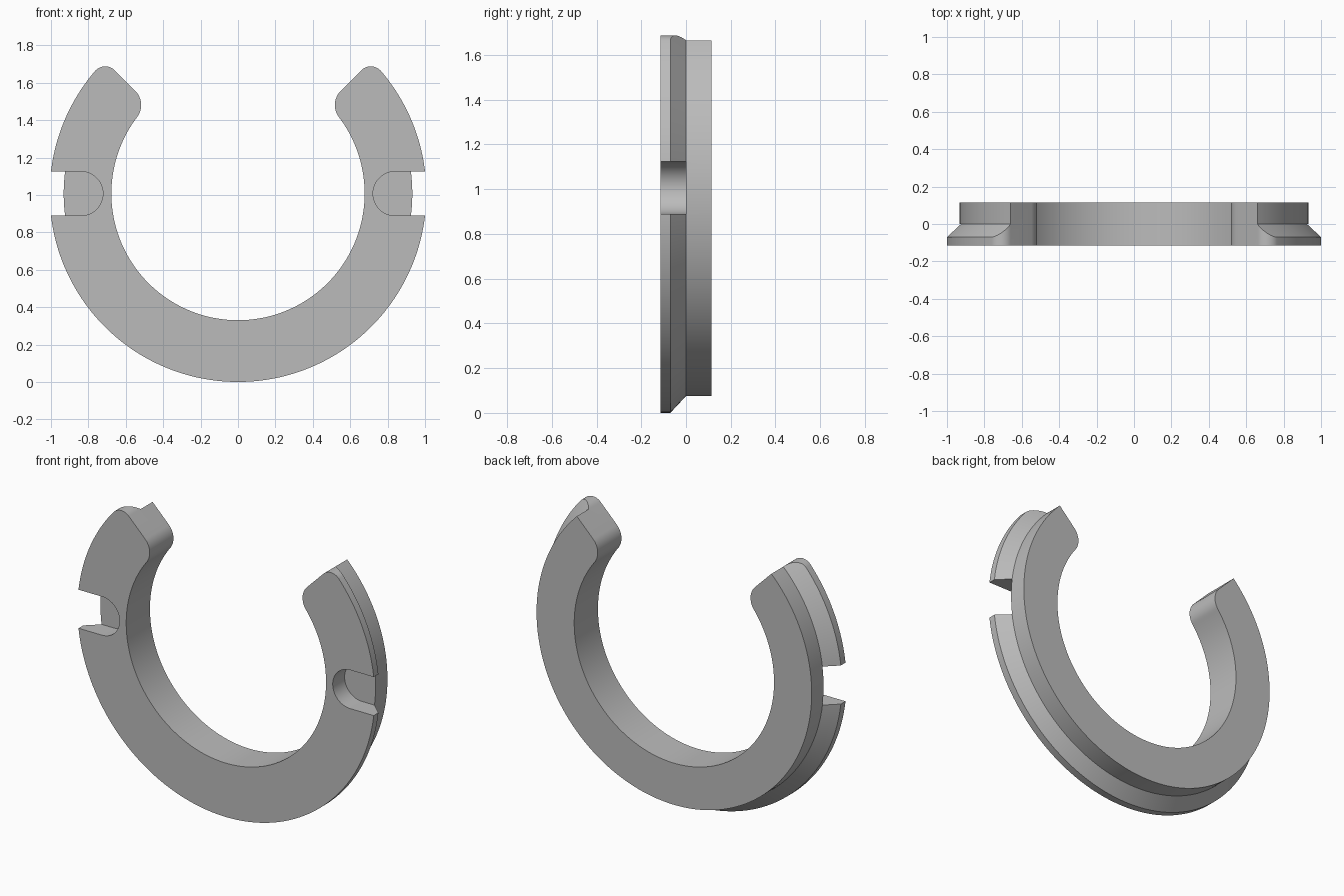
import bpy
import bmesh
from math import sin, cos, pi, sqrt, atan2
from mathutils import Matrix

cube = bpy.data.objects.get("Cube")
if cube:
    bpy.data.objects.remove(cube, do_unlink=True)

R_FLANGE, R_BACK, R_BORE = 1.007, 0.932, 0.677
CZ = R_FLANGE                  # height of the ring centre
HALF = 0.115                   # half thickness
FILLET_OUT, FILLET_IN = 0.072, 0.107
SLOT_R, SLOT_X = 0.118, 0.84
END = pi / 4                   # angle of the open ends

steel = bpy.data.materials.new("grey_metal")
steel.use_nodes = True
grey = (0.5, 0.5, 0.5, 1)
steel.diffuse_color = grey
steel.node_tree.nodes["Principled BSDF"].inputs["Base Color"].default_value = grey


def arc(cx, cz, r, a, b, n):
    steps = [a + (b - a) * i / n for i in range(n + 1)]
    return [(cx + r * cos(t), cz + r * sin(t)) for t in steps]


def make_object(name, bm):
    bmesh.ops.recalc_face_normals(bm, faces=bm.faces[:])
    mesh = bpy.data.meshes.new(name)
    bm.to_mesh(mesh)
    bm.free()
    mesh.materials.append(steel)
    obj = bpy.data.objects.new(name, mesh)
    bpy.context.collection.objects.link(obj)
    return obj


def loft(name, sections):
    """Solid through matching (y, outline) sections, capped at both ends."""
    bm = bmesh.new()
    loops = [[bm.verts.new((x, y, z + CZ)) for x, z in pts] for y, pts in sections]
    for a, b in zip(loops, loops[1:]):
        for i in range(len(a)):
            bm.faces.new((a[i - 1], a[i], b[i], b[i - 1]))
    bm.faces.new(loops[0])
    bm.faces.new(loops[-1])
    return make_object(name, bm)


def apply_boolean(obj, cutter, operation):
    cutter.hide_render = True
    mod = obj.modifiers.new(operation.lower(), 'BOOLEAN')
    mod.operation = operation
    mod.solver = 'EXACT'
    mod.object = cutter
    bpy.context.view_layer.objects.active = obj
    bpy.ops.object.modifier_apply(modifier=mod.name)
    bpy.data.objects.remove(cutter, do_unlink=True)


# Stepped disc: front flange, chamfer and narrower back
def circle(r):
    return arc(0, 0, r, 0, 2 * pi, 192)[:-1]


ring = loft("open_ring", [(-HALF, circle(R_FLANGE)), (-0.07, circle(R_FLANGE)),
                          (0, circle(R_BACK)), (HALF, circle(R_BACK))])


# Outline of the open ring with rounded ends, right half then mirrored
def fillet_centre(r, f):
    a = END - atan2(f, sqrt(r * r - f * f))
    return r * cos(a), r * sin(a), a


ix, iz, ia = fillet_centre(R_BORE + FILLET_IN, FILLET_IN)
ox, oz, oa = fillet_centre(R_FLANGE - FILLET_OUT, FILLET_OUT)
half = arc(0, 0, R_BORE, -pi / 2, ia, 80)
half += arc(ix, iz, FILLET_IN, ia + pi, END + pi / 2, 16)
half += arc(ox, oz, FILLET_OUT, END + pi / 2, oa, 16)
half += arc(0, 0, 1.2, oa, -pi / 2, 60)
outline = half + [(-x, z) for x, z in half[-2:0:-1]]
mask = loft("outline_cutter", [(-0.3, outline), (0.3, outline)])
apply_boolean(ring, mask, 'INTERSECT')

# Round-ended slots in the flange, one on each side
for side in (1, -1):
    pts = arc(SLOT_X, 0, SLOT_R, pi / 2, 3 * pi / 2, 32)
    pts += [(1.2, -SLOT_R), (1.2, SLOT_R)]
    pts = [(side * x, z) for x, z in pts]
    slot = loft("slot_cutter", [(-0.3, pts), (0, pts)])
    apply_boolean(ring, slot, 'DIFFERENCE')

# Smooth curved walls, crisp edges
bpy.ops.object.select_all(action='DESELECT')
ring.select_set(True)
bpy.context.view_layer.objects.active = ring
bpy.ops.object.shade_smooth_by_angle(angle=pi / 7)
